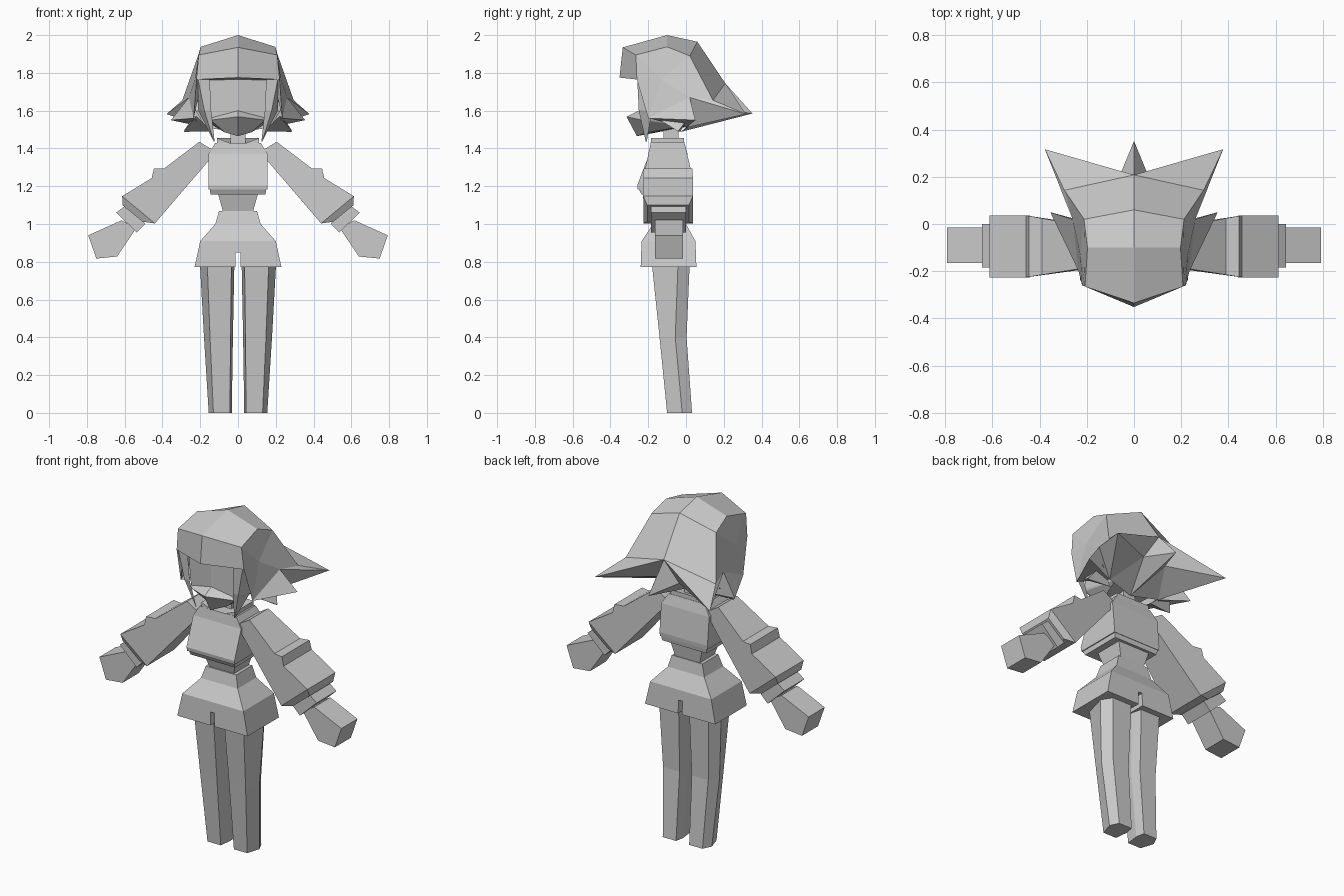
import bpy, bmesh

if "Cube" in bpy.data.objects:
    bpy.data.objects.remove(bpy.data.objects["Cube"])

grey = bpy.data.materials.new("plain_grey")
grey.diffuse_color = (0.6, 0.6, 0.6, 1)
grey.use_nodes = True
grey.node_tree.nodes["Principled BSDF"].inputs["Base Color"].default_value = grey.diffuse_color


def make(name, verts, faces, mirror=False):
    """Mesh object from points and faces; optionally mirrored across x."""
    bm = bmesh.new()
    vs = [bm.verts.new(v) for v in verts]
    for f in faces:
        bm.faces.new([vs[i] for i in f])
    if mirror:
        geo = bmesh.ops.duplicate(bm, geom=bm.verts[:] + bm.edges[:] + bm.faces[:])["geom"]
        for v in geo:
            if isinstance(v, bmesh.types.BMVert):
                v.co.x *= -1
        bmesh.ops.reverse_faces(bm, faces=[f for f in geo if isinstance(f, bmesh.types.BMFace)])
        bmesh.ops.remove_doubles(bm, verts=bm.verts[:], dist=0.0005)
    bmesh.ops.recalc_face_normals(bm, faces=bm.faces[:])
    me = bpy.data.meshes.new(name)
    bm.to_mesh(me)
    bm.free()
    me.materials.append(grey)
    ob = bpy.data.objects.new(name, me)
    bpy.context.collection.objects.link(ob)
    return ob


def loft(name, rings, mirror=False):
    """Join equal-sided rings and cap both ends."""
    n = len(rings[0])
    faces = [[k * n + i, k * n + (i + 1) % n, (k + 1) * n + (i + 1) % n, (k + 1) * n + i]
             for k in range(len(rings) - 1) for i in range(n)]
    faces += [list(range(n)), [(len(rings) - 1) * n + i for i in range(n)]]
    return make(name, [p for r in rings for p in r], faces, mirror)


def rect(z, x, y0, y1):
    return [(-x, y0, z), (x, y0, z), (x, y1, z), (-x, y1, z)]


def slab(name, outline, y0, y1):
    """Front outline given depth along y; y0 and y1 are functions of x."""
    return loft(name, [[(x, y0(x), z) for x, z in outline],
                       [(x, y1(x), z) for x, z in outline]], True)


def named(points):
    """Turn a dict of points into a list plus a face lookup."""
    keys = list(points)
    return list(points.values()), lambda text: [[keys.index(k) for k in f.split()]
                                                for f in text.split(",")]


# Legs: six-sided, slightly bent at the knee
def leg_ring(z, xi, xo, front, mid, back, inset):
    return [(xi + inset * .4, front, z), (xo - inset, front, z), (xo, mid, z),
            (xo - inset, back, z), (xi + inset * .4, back, z), (xi, mid, z)]


loft("legs", [leg_ring(0, .033, .155, -.10, -.02, .032, .025),
              leg_ring(.40, .027, .18, -.14, -.057, .003, .032),
              leg_ring(.85, .018, .205, -.187, -.04, .022, .04)], True)

# Shorts with a slit at the crotch
shorts = loft("shorts", [rect(.772, .23, -.24, .055), rect(.91, .2, -.235, .05),
                         rect(1.0, .12, -.175, 0), rect(1.07, .10, -.16, -.01)])
cutter = loft("slit_cutter", [rect(.7, .013, -.5, .3), rect(.85, .013, -.5, .3)])
cutter.hide_render = True
cutter.hide_set(True)
cut = shorts.modifiers.new("slit", "BOOLEAN")
cut.object, cut.operation, cut.solver = cutter, "DIFFERENCE", "EXACT"

# Waist, top and neck
loft("waist", [rect(1.06, .078, -.15, -.015), rect(1.165, .107, -.18, .0)])
loft("hem", [rect(1.155, .145, -.235, .015), rect(1.185, .15, -.25, .02)])
loft("top", [rect(1.182, .155, -.255, .022), rect(1.205, .157, -.258, .024),
             rect(1.37, .157, -.195, .008), rect(1.43, .12, -.187, -.008)])
make("collar", [(-.11, -.186, 1.455), (-.11, -.186, 1.40), (0, -.187, 1.40), (0, -.186, 1.412),
                (.11, -.186, 1.40), (.11, -.186, 1.455),
                (.11, -.01, 1.455), (.11, -.01, 1.40), (-.11, -.01, 1.40), (-.11, -.01, 1.455)],
     [[0, 1, 2, 3], [3, 2, 4, 5], [5, 4, 7, 6], [6, 7, 8, 9], [9, 8, 1, 0], [0, 3, 5, 6, 9]])
loft("neck", [rect(1.40, .04, -.12, -.04), rect(1.54, .04, -.12, -.04)])


# Sleeves: tapering slabs with an elbow step and a bevelled opening
def front(x):
    return -.185 - .16 * min(max(x - .2, 0), .26)


def rear(x):
    return -.01 + .18 * min(max(x - .2, 0), .26)


slab("sleeves", [(.13, 1.39), (.205, 1.435), (.39, 1.295), (.445, 1.295), (.457, 1.243),
                 (.613, 1.147), (.44, 1.003), (.155, 1.335)], front, rear)
loft("sleeve_openings", [
    [(.613, -.226, 1.147), (.613, .036, 1.147), (.44, .036, 1.003), (.44, -.226, 1.003)],
    [(.612, -.205, 1.10), (.612, .015, 1.10), (.505, .015, 1.012), (.505, -.205, 1.012)]], True)
slab("wrist_cuffs", [(.58, 1.11), (.645, 1.06), (.535, .955), (.49, 1.0)],
     lambda x: -.185, lambda x: .0)
slab("hands", [(.615, 1.02), (.54, .976), (.64, .828), (.75, .817), (.793, .94)],
     lambda x: -.165, lambda x: -.015)

# Head with a jutting jaw
pts, f = named({
    "p0": (0, -.255, 1.80), "p1": (.165, -.235, 1.80), "q0": (0, -.25, 1.60),
    "q1": (.15, -.225, 1.56), "r0": (0, -.315, 1.568), "r1": (.145, -.235, 1.55),
    "s0": (0, -.26, 1.465), "s1": (.07, -.20, 1.485), "b0": (0, .08, 1.80),
    "b1": (.165, .05, 1.80), "c0": (0, .03, 1.52), "c1": (.13, .0, 1.52)})
make("head", pts, f("p0 p1 q1 q0,q0 q1 r1 r0,r0 r1 s1 s0,s0 s1 c1 c0,c0 c1 b1 b0,"
                    "b0 b1 p1 p0,p1 b1 c1 q1,q1 c1 r1,r1 c1 s1"), True)

# Hair: faceted cap with fringe, back spikes and side spikes
pts, f = named({
    "i0": (0, -.25, 1.765), "i1": (.19, -.225, 1.76),
    "a0": (0, -.352, 1.775), "a1": (.22, -.26, 1.765),
    "b0": (0, -.335, 1.935), "b1": (.208, -.265, 1.895),
    "c0": (0, -.10, 2.0), "c1": (.197, -.10, 1.938),
    "d0": (0, .06, 1.965), "d1": (.212, .02, 1.89),
    "e0": (0, .208, 1.745), "e1": (.295, .143, 1.655),
    "m": (.228, -.13, 1.765), "g": (.26, .02, 1.67), "h": (.235, -.20, 1.56),
    "back": (.378, .317, 1.582), "side": (.355, .05, 1.55), "tail": (0, .352, 1.585),
    "v": (.075, .17, 1.61), "q": (.17, 0, 1.51), "w0": (0, -.03, 1.487)})
make("hair", pts, f("i0 i1 a1 a0,a0 a1 b1 b0,b0 b1 c1 c0,c0 c1 d1 d0,d0 d1 e1 e0,"
                    "a1 m b1,b1 m d1 c1,d1 m g e1,a1 h m,m h g,h side g,g side q,h q side,"
                    "e0 e1 back,e0 back v,e0 v tail,e1 g back,g q back,back q v,"
                    "v q w0,tail v w0,i1 h a1"), True)

# Low side tufts and long front locks
loft("side_tufts", [[(.22, -.17, 1.57), (.235, .02, 1.57), (.14, -.03, 1.49)],
                    [(.286, -.045, 1.492), (.286, -.04, 1.494), (.284, -.042, 1.488)]], True)
loft("front_locks", [[(.15, -.258, 1.77), (.212, -.258, 1.77), (.222, -.19, 1.77)],
                     [(.142, -.25, 1.60), (.178, -.25, 1.60), (.21, -.18, 1.60)],
                     [(.124, -.213, 1.436), (.128, -.213, 1.436), (.128, -.208, 1.436)]], True)
